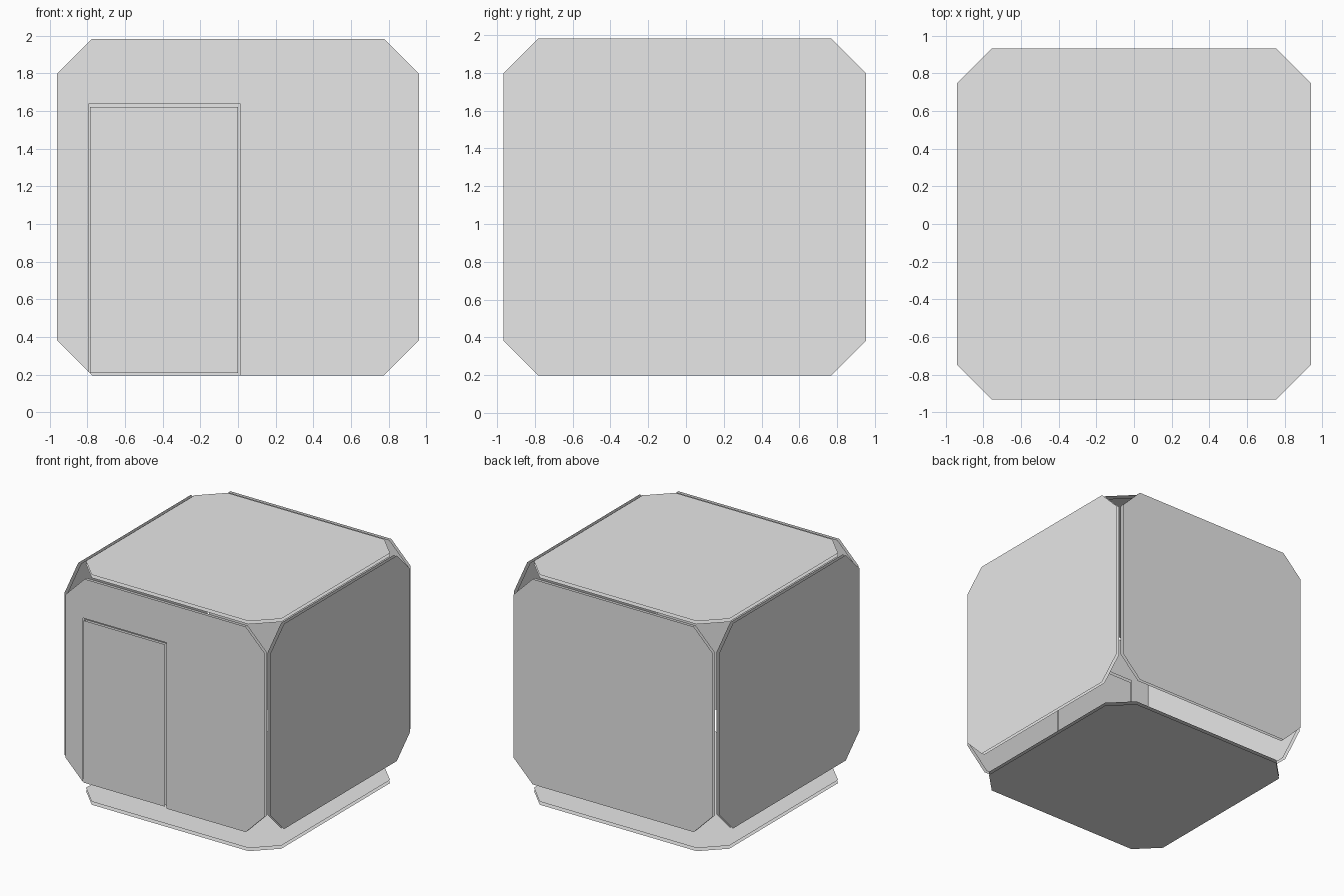
import bpy
import bmesh
from math import pi
from mathutils import Matrix

cube = bpy.data.objects.get("Cube")
if cube:
    bpy.data.objects.remove(cube, do_unlink=True)

grey = bpy.data.materials.new("light_grey")
grey.use_nodes = True
grey.diffuse_color = (0.8, 0.8, 0.8, 1)
grey.node_tree.nodes["Principled BSDF"].inputs["Base Color"].default_value = (0.8, 0.8, 0.8, 1)

SKIN_GAP = 0.027   # distance between outer and inner skin
CUT = 0.185        # size of the clipped corners
MID_Z = 1.09       # centre height of the walls


def clipped_rect(w, h, c):
    """Rectangle with clipped corners, counter-clockwise from the lower left."""
    return [(-w + c, -h), (w - c, -h), (w, -h + c), (w, h - c),
            (w - c, h), (-w + c, h), (-w, h - c), (-w, -h + c)]


def panel(name, outline, matrix):
    """Two open skins, the outer facing out and the inner facing in."""
    bm = bmesh.new()
    outer = [bm.verts.new((x, y, 0)) for x, y in outline]
    inner = [bm.verts.new((x, y, -SKIN_GAP)) for x, y in outline]
    bm.faces.new(outer)
    bm.faces.new(inner[::-1])
    bm.transform(matrix)
    mesh = bpy.data.meshes.new(name)
    bm.to_mesh(mesh)
    bm.free()
    mesh.materials.append(grey)
    obj = bpy.data.objects.new(name, mesh)
    bpy.context.collection.objects.link(obj)


def wall_matrix(turn, distance, shift=0):
    """Stand a flat outline upright and turn it to one side of the box."""
    upright = Matrix.Rotation(pi / 2, 4, "X")
    return (Matrix.Translation((0, shift, MID_Z)) @ Matrix.Rotation(turn, 4, "Z")
            @ Matrix.Translation((0, -distance, 0)) @ upright)


# Roof and floor
slab = clipped_rect(0.94, 0.932, CUT)
panel("roof", slab, Matrix.Translation((0, 0, 2)))
panel("floor", slab, Matrix.Rotation(pi, 4, "X"))

# Plain walls
wall = clipped_rect(0.96, 0.893, CUT)
panel("back_wall", wall, wall_matrix(pi, 1))
panel("left_wall", wall, wall_matrix(pi / 2, 0.99, -0.007))
panel("right_wall", wall, wall_matrix(-pi / 2, 0.99, -0.007))

# Front wall with a doorway open at the bottom
left, right, top, bottom = -0.79, 0.01, 0.55, -0.893
doorway = [(left, bottom + 0.015), (left, top), (right, top), (right, bottom)]
panel("front_wall", doorway + wall[1:], wall_matrix(0, 1))

# Door leaf with a narrow gap around it
x0, x1, y0, y1 = left + 0.004, right - 0.01, bottom + 0.013, top - 0.02
panel("door", [(x0, y0), (x1, y0), (x1, y1), (x0, y1)], wall_matrix(0, 1))
